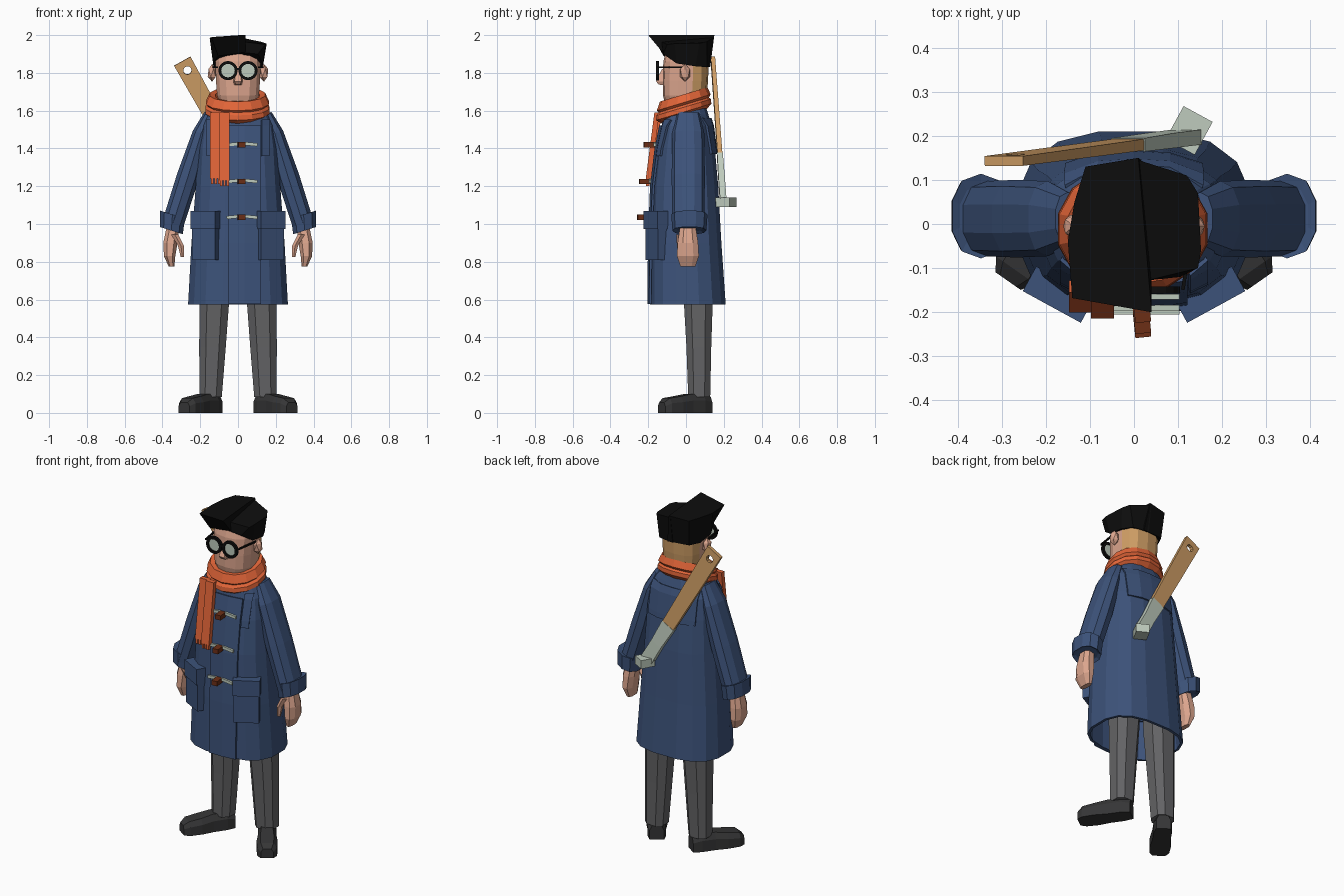
import bpy, bmesh, math
from mathutils import Vector, Matrix

if "Cube" in bpy.data.objects:
    bpy.data.objects.remove(bpy.data.objects["Cube"])

def material(name, r, g, b):
    m = bpy.data.materials.new(name)
    m.diffuse_color = (r, g, b, 1)
    m.use_nodes = True
    m.node_tree.nodes["Principled BSDF"].inputs["Base Color"].default_value = m.diffuse_color
    return m

NAVY = material("navy wool", .046, .086, .195)
ORANGE = material("orange scarf", .76, .13, .04)
SKIN = material("skin", .72, .38, .27)
TAN = material("tan wood", .62, .34, .13)
GREY = material("grey trousers", .125, .125, .13)
SHOE = material("dark shoe", .036, .036, .037)
BLACK = material("black", .004, .004, .004)
PALE = material("pale grey green", .52, .60, .51)
BROWN = material("dark brown", .15, .028, .008)

def finish(name, bm, mat):
    bmesh.ops.recalc_face_normals(bm, faces=bm.faces)
    me = bpy.data.meshes.new(name)
    bm.to_mesh(me)
    bm.free()
    me.materials.append(mat)
    ob = bpy.data.objects.new(name, me)
    bpy.context.collection.objects.link(ob)
    return ob

def loft(name, rings, mat, caps=(True, True), closed=False):
    bm = bmesh.new()
    vs = [[bm.verts.new(p) for p in r] for r in rings]
    n = len(vs[0])
    pairs = list(zip(vs, vs[1:])) + ([(vs[-1], vs[0])] if closed else [])
    for a, b in pairs:
        for i in range(n):
            j = (i + 1) % n
            bm.faces.new((a[i], a[j], b[j], b[i]))
    if caps[0] and not closed:
        bm.faces.new(vs[0])
    if caps[1] and not closed:
        bm.faces.new(vs[-1])
    return finish(name, bm, mat)

def spow(v, e):
    return math.copysign(abs(v) ** e, v)

def ring(c, rx, ry, n=12, e=1.0, u=(1, 0, 0), tilt=0):
    """Superellipse around c; u is its sideways axis, tilt lifts it toward +y."""
    u, out = Vector(u).normalized(), []
    for i in range(n):
        a = 2 * math.pi * (i + .5) / n
        y = ry * spow(math.sin(a), e)
        out.append(Vector(c) + u * rx * spow(math.cos(a), e) + Vector((0, y, tilt * y)))
    return out

def box(name, c, size, mat, yaw=0, roll=0):
    bm = bmesh.new()
    m = (Matrix.Translation(c) @ Matrix.Rotation(yaw, 4, 'Z') @ Matrix.Rotation(roll, 4, 'Y')
         @ Matrix.Diagonal((*size, 1)))
    bmesh.ops.create_cube(bm, size=1, matrix=m)
    return finish(name, bm, mat)

def solidify(ob, t, offset):
    m = ob.modifiers.new("thickness", 'SOLIDIFY')
    m.thickness, m.offset = t, offset

# Coat body: (z, half width, centre y, half depth)
COAT = [(.575, .268, .01, .203), (.9, .25, 0, .19), (1.2, .227, -.003, .176), (1.4, .215, 0, .155),
        (1.52, .198, .004, .135), (1.58, .165, 0, .12), (1.64, .11, 0, .1)]
coat = loft("coat_body", [ring((0, cy, z), rx, ry, 16, .75) for z, rx, cy, ry in COAT], NAVY, (False, True))
solidify(coat, .015, -1)

def coat_y(x, z, side=-1):
    for a, b in zip(COAT, COAT[1:]):
        if z <= b[0]:
            break
    t = (z - a[0]) / (b[0] - a[0])
    rx, cy, ry = (a[k] + t * (b[k] - a[k]) for k in (1, 2, 3))
    q = max(0, 1 - min(1, abs(x) / rx) ** (2 / .75))
    return cy + side * ry * q ** .375

def coat_patch(name, xs, zs, side, lift=.006):
    bm = bmesh.new()
    g = [[bm.verts.new((x, coat_y(x, z, side) + side * lift, z)) for x in xs] for z in zs]
    for r, s in zip(g, g[1:]):
        for i in range(len(xs) - 1):
            bm.faces.new((r[i], r[i + 1], s[i + 1], s[i]))
    solidify(finish(name, bm, NAVY), .012, 0)

# Overlapping front edge and shoulder yokes
coat_patch("coat_placket", (-.05, .035, .12), (.577, .9, 1.2, 1.4, 1.52), -1)
coat_patch("back_yoke", (-.155, -.08, 0, .08, .155), (1.37, 1.4, 1.52, 1.56), 1, .003)
for s in (-1, 1):
    coat_patch("front_yoke", (s * .125, s * .165), (1.36, 1.4, 1.52, 1.55), -1, .007)

# Parts that come in mirrored pairs
for s in (-1, 1):
    u = (.95, 0, .3 * s)
    # sleeve, cuff
    arm = [(.15, 1.585, .03, .06), (.195, 1.48, .048, .085), (.265, 1.25, .062, .088), (.345, 1.0, .06, .085)]
    loft("sleeve", [ring((s * x, .012, z), r, q, 10, .85, u) for x, z, r, q in arm], NAVY)
    cuff = [(.347, 1.045, .052, .07), (.347, 1.05, .071, .096), (.353, .965, .067, .09), (.351, .975, .05, .07)]
    loft("cuff", [ring((s * x, .018, z), r, q, 10, .85, u) for x, z, r, q in cuff], NAVY)
    # hand and thumb
    hand = [(.345, .98, .036, .045), (.358, .90, .04, .058), (.362, .83, .032, .062), (.352, .775, .016, .042)]
    loft("hand", [ring((s * x, .01, z), r, q, 8, .8) for x, z, r, q in hand], SKIN)
    thumb = [(.335, .945, .022), (.302, .885, .018), (.295, .825, .01)]
    loft("thumb", [ring((s * x, -.03, z), r, r, 6) for x, z, r in thumb], SKIN)
    # trouser leg
    leg = [(.145, .085, .063, .062, .07), (.135, .35, .075, .07, .068), (.125, .6, .084, .082, .065),
           (.12, .8, .085, .085, .06)]
    loft("trouser_leg", [ring((s * x, cy, z), rx, ry, 8, .8) for x, z, rx, ry, cy in leg], GREY)
    # shoe pointing outward
    d, p = Vector((s * .573, -.819, 0)), Vector((s * .819, .573, 0))
    rings = []
    for t, w, h in ((-.02, .04, .085), (.03, .05, .102), (.11, .05, .1), (.18, .058, .088),
                    (.25, .054, .078), (.28, .035, .055)):
        prof = ((-w, 0), (w, 0), (w, h * .65), (w * .65, h), (-w * .65, h), (-w, h * .65))
        rings.append([Vector((s * .125, .1, 0)) + d * t + p * a + Vector((0, 0, b)) for a, b in prof])
    loft("shoe", rings, SHOE)
    # pocket and its flap
    box("coat_pocket", (s * .17, -.158, .9), (.14, .052, .18), NAVY, s * .5)
    box("pocket_flap", (s * .171, -.160, 1.02), (.15, .064, .095), NAVY, s * .5)
    # ear
    bm = bmesh.new()
    bmesh.ops.create_icosphere(bm, subdivisions=1, radius=1, matrix=Matrix.Translation((s * .137, -.005, 1.8))
                               @ Matrix.Diagonal((.026, .03, .047, 1)))
    finish("ear", bm, SKIN)
    # glasses: rim, lens and temple
    rim = []
    for i in range(16):
        a = i * math.pi / 8
        o = Vector((math.cos(a), 0, math.sin(a)))
        rim.append([Vector((s * .053, -.15, 1.812)) + o * r + Vector((0, y, 0))
                    for r, y in ((.036, -.008), (.051, -.008), (.051, .008), (.036, .008))])
    loft("glasses_rim", rim, BLACK, closed=True)
    loft("lens", [[Vector((s * .053 + .04 * math.cos(k * math.pi / 6), y, 1.812 + .04 * math.sin(k * math.pi / 6)))
                   for k in range(12)] for y in (-.15, -.146)], PALE)
    box("glasses_temple", (s * .122, -.075, 1.83), (.008, .15, .01), BLACK, s * -.15)
box("glasses_bridge", (0, -.15, 1.82), (.024, .012, .012), BLACK)

# Head with cropped tan hair at the back
HEAD = [(1.58, .085, 0, .085), (1.64, .1, -.006, .106), (1.68, .113, -.006, .116), (1.76, .119, -.003, .12),
        (1.86, .122, 0, .12), (1.93, .108, .003, .105)]
head = loft("head", [ring((0, cy, z), rx, ry, 14, .75) for z, rx, cy, ry in HEAD], SKIN)
head.data.materials.append(TAN)
for f in head.data.polygons:
    if f.center.y > .02:
        f.material_index = 1
loft("nose", [[Vector(v) for v in r] for r in (
    ((-.012, -.115, 1.82), (.012, -.115, 1.82), (.01, -.128, 1.82), (-.01, -.128, 1.82)),
    ((-.026, -.115, 1.755), (.026, -.115, 1.755), (.018, -.158, 1.755), (-.018, -.158, 1.755)),
    ((-.02, -.115, 1.735), (.02, -.115, 1.735), (.012, -.145, 1.738), (-.012, -.145, 1.738)))], SKIN)

# Black hair: tall quiff on one side, lower block on the other
loft("hair_quiff", [
    [(-.1, .112, 1.835), (.035, .128, 1.83), (.04, -.125, 1.91), (-.105, -.12, 1.89), (-.132, -.05, 1.85), (-.13, .05, 1.835)],
    [(-.11, .13, 1.99), (.01, .15, 2.0), (.04, -.2, 2.0), (-.14, -.168, 1.985), (-.15, -.04, 1.985), (-.135, .05, 1.99)]], BLACK)
loft("hair_side", [
    [(0, .128, 1.83), (.1, .112, 1.83), (.132, .05, 1.835), (.132, -.05, 1.85), (.105, -.12, 1.9), (0, -.125, 1.91)],
    [(0, .148, 1.99), (.12, .11, 1.965), (.145, .07, 1.955), (.152, -.06, 1.955), (.145, -.1, 1.95), (.03, -.128, 1.965)]], BLACK)

# Scarf: tilted double wrap, hanging tail of two folds, fringe
WRAP = [(.14, -.05), (.174, -.025), (.172, .0), (.158, .012), (.17, .025), (.15, .068), (.12, .062), (.11, -.02)]
loft("scarf_wrap", [ring((-.003, -.012, 1.618 + z), r, r * .84, 14, .95, tilt=.3) for r, z in WRAP], ORANGE, closed=True)
for x0, x1, zb, dy in ((-.147, -.09, 1.24, 0), (-.098, -.045, 1.23, -.012)):
    rings = []
    for z in (1.59, 1.5, 1.36, zb):
        y = -.146 - .13 * (1.57 - z) + dy
        rings.append([(x0, y + .015, z), (x1, y + .015, z), (x1, y - .012, z), (x0, y - .012, z)])
    loft("scarf_tail", rings, ORANGE)
    for k in range(3):
        box("scarf_fringe", (x0 + .01 + k * (x1 - x0 - .02) / 2, -.19 + dy, zb - .012), (.013, .018, .035), ORANGE)

# Toggles with cord loops
for z in (1.42, 1.225, 1.035):
    y = coat_y(0, z)
    box("toggle", (.018, y - .042, z), (.036, .06, .028), BROWN, .1)
    box("toggle_cord", (.065, y - .014, z + .003), (.075, .012, .017), PALE, 0, .1)
    box("toggle_cord", (-.03, y - .014, z + .002), (.06, .012, .017), PALE, 0, -.1)

# Tool carried across the back
A, B = Vector((-.295, .143, 1.862)), Vector((.12, .197, 1.12))
D = (B - A).normalized()
W = D.cross(Vector((0, 1, 0))).normalized()
N = W.cross(D)

def bar(name, spans, mat):
    return loft(name, [[A.lerp(B, t) + W * a * w + N * b * h for a, b in ((-1, -1), (1, -1), (1, 1), (-1, 1))]
                       for t, w, h in spans], mat)

handle = bar("tool_handle", ((0, .05, .011), (.35, .046, .012), (.7, .04, .013)), TAN)
bar("tool_socket", ((.68, .043, .015), (.85, .036, .017), (1, .038, .017)), PALE)
box("tool_head", (.125, .212, 1.115), (.075, .085, .05), PALE, -.5)
hole = loft("hole_cutter", [[A.lerp(B, .065) + (W * math.cos(k * math.pi / 5) + D * math.sin(k * math.pi / 5)) * .022
                             + N * h for k in range(10)] for h in (-.05, .05)], TAN)
hole.hide_render = True
hole.hide_set(True)
cut = handle.modifiers.new("hang_hole", 'BOOLEAN')
cut.operation, cut.object, cut.solver = 'DIFFERENCE', hole, 'EXACT'
